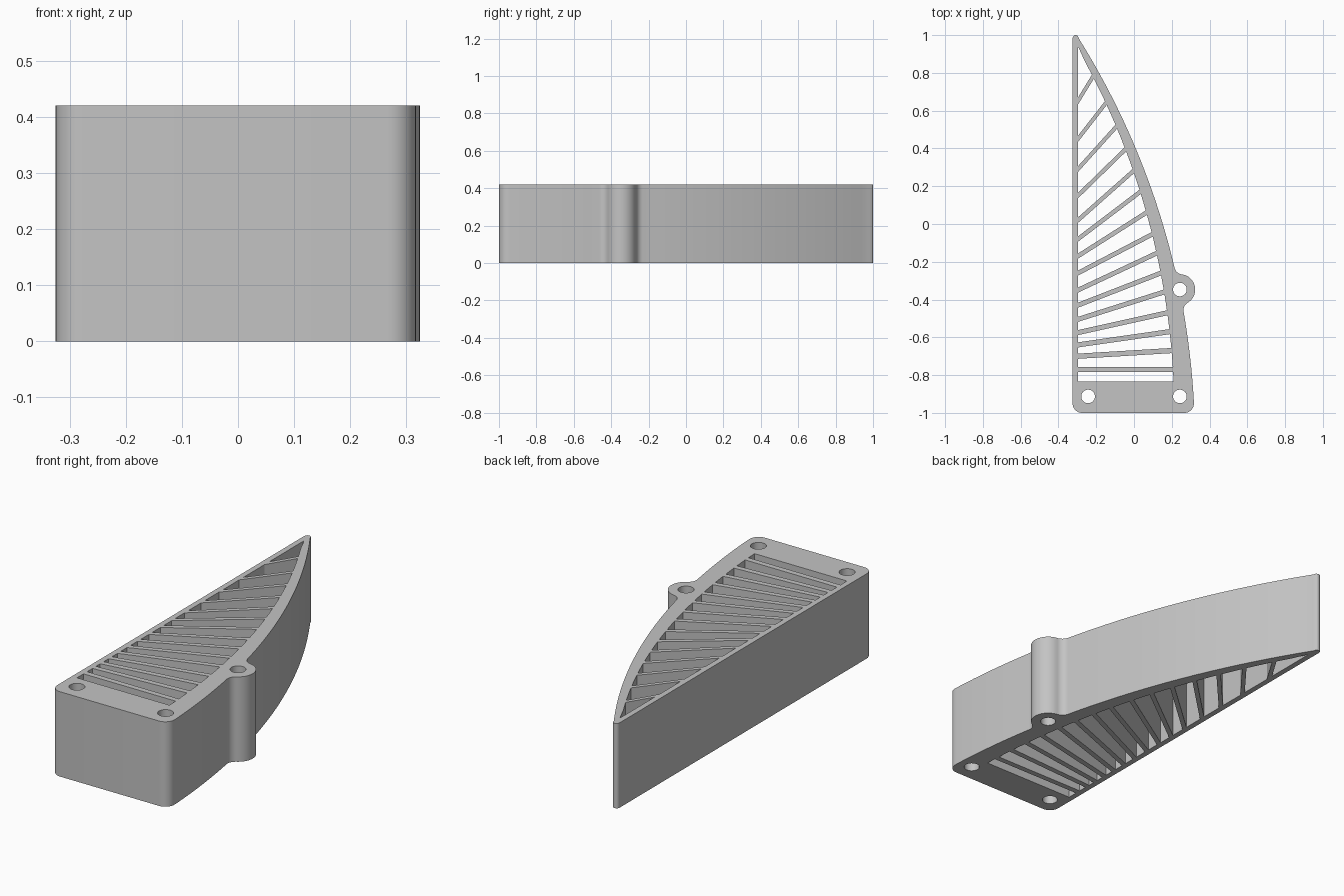
import bpy, bmesh
from math import sin, cos, atan2, sqrt, hypot, radians, degrees
from mathutils import Vector

cube = bpy.data.objects.get("Cube")
if cube:
    bpy.data.objects.remove(cube)

HEIGHT = 0.42
LEFT, INNER_LEFT = -0.325, -0.297
CENTRE, RADIUS = Vector((-3.717, -1.161)), 4.04     # large curved edge
BOSS, BOSS_R = Vector((0.243, -0.347)), 0.081       # side screw boss
FILLET = 0.045
HOLE_R = 0.036


def arc(c, r, a, b, n):
    """Points on a circle from angle a to b, in degrees."""
    return [(c[0] + r * cos(radians(a + (b - a) * i / n)),
             c[1] + r * sin(radians(a + (b - a) * i / n))) for i in range(n + 1)]


def heading(p, q):
    return degrees(atan2(q[1] - p[1], q[0] - p[0]))


def fillet_centre(side):
    """Centre of the fillet touching both the curved edge and the boss."""
    d = BOSS - CENTRE
    r1, r2 = RADIUS + FILLET, BOSS_R + FILLET
    a = (r1 * r1 - r2 * r2 + d.length_squared) / (2 * d.length)
    u = d.normalized()
    return CENTRE + u * a + Vector((-u.y, u.x)) * side * sqrt(r1 * r1 - a * a)


def inner_x(y):
    """Inside of the curved wall, which thins towards the tip."""
    outer = CENTRE.x + sqrt(RADIUS ** 2 - (y - CENTRE.y) ** 2)
    return outer - (0.071 - 0.035 * y)


def meet_wall(y, slope):
    """Where a rib edge starting on the left wall meets the curved wall."""
    lo, hi = INNER_LEFT, 0.3
    for _ in range(40):
        x = (lo + hi) / 2
        if x < inner_x(y + slope * (x - INNER_LEFT)):
            lo = x
        else:
            hi = x
    return lo, y + slope * (lo - INNER_LEFT)


# Outer outline, counter-clockwise
low, high = fillet_centre(-1), fillet_centre(1)
a_low, a_high = heading(CENTRE, low), heading(CENTRE, high)
outline = arc((LEFT + 0.05, -0.95), 0.05, 180, 270, 8)
outline += arc((0.267, -0.95), 0.05, -90, 2, 8)
outline += arc(CENTRE, RADIUS, 3.2, a_low, 8)
outline += arc(low, FILLET, a_low + 180, heading(low, BOSS), 8)[1:]
outline += arc(BOSS, BOSS_R, heading(BOSS, low), heading(BOSS, high), 24)[1:]
outline += arc(high, FILLET, heading(high, BOSS) + 360, a_high + 180, 8)[1:]
outline += arc(CENTRE, RADIUS, a_high, 32, 24)[1:]
outline += arc((-0.309, 0.984), 0.016, 35, 180, 6)

# Screw holes
loops = [outline]
for c in (BOSS, (-0.243, -0.913), (0.243, -0.913)):
    loops.append(arc(c, HOLE_R, 0, 348.75, 31))

# Ribs fan out from level at the base to steep at the tip
rib_left = [-.77, -.7, -.64, -.575, -.505, -.43, -.35, -.26,
            -.17, -.08, .02, .15, .29, .45, .65]
rib_right = [-.77, -.67, -.57, -.47, -.36, -.26, -.155, -.055,
             .06, .17, .28, .395, .515, .64, .78]
edges = [(-0.835, 0)]
for i, (a, b) in enumerate(zip(rib_left, rib_right)):
    run = inner_x(b) - INNER_LEFT
    slope = (b - a) / run
    half = (0.014 - 0.0003 * i) * hypot(1, slope)
    edges += [(a - half, slope), (a + half, slope)]

# Slots between neighbouring ribs
for (y0, s0), (y1, s1) in zip(edges[0::2], edges[1::2]):
    p, q = meet_wall(y0, s0), meet_wall(y1, s1)
    ym = (p[1] + q[1]) / 2
    loops.append([(INNER_LEFT, y0), p, (inner_x(ym), ym), q, (INNER_LEFT, y1)])

# Last slot is the pointed one at the tip
y0, s0 = edges[-1]
p = meet_wall(y0, s0)
ym = (p[1] + 0.935) / 2
loops.append([(INNER_LEFT, y0), p, (inner_x(ym), ym), (INNER_LEFT + 0.003, 0.935),
              (INNER_LEFT, 0.935)])

# Filled and extruded plate
curve = bpy.data.curves.new("ribbed_bracket", 'CURVE')
curve.dimensions = '2D'
curve.fill_mode = 'BOTH'
curve.extrude = HEIGHT / 2
for pts in loops:
    spline = curve.splines.new('POLY')
    spline.points.add(len(pts) - 1)
    for point, (x, y) in zip(spline.points, pts):
        point.co = (x, y, 0, 1)
    spline.use_cyclic_u = True
body = bpy.data.objects.new("ribbed_bracket", curve)
bpy.context.collection.objects.link(body)
bpy.ops.object.select_all(action='DESELECT')
body.select_set(True)
bpy.context.view_layer.objects.active = body
bpy.ops.object.convert(target='MESH')
body = bpy.context.object

# Weld caps to walls and stand it on the ground
bm = bmesh.new()
bm.from_mesh(body.data)
bmesh.ops.remove_doubles(bm, verts=bm.verts, dist=0.0001)
bmesh.ops.translate(bm, verts=bm.verts, vec=(0, 0, HEIGHT / 2))
bmesh.ops.recalc_face_normals(bm, faces=bm.faces)
bm.to_mesh(body.data)
bm.free()

grey = bpy.data.materials.new("light_grey")
grey.use_nodes = True
colour = (0.55, 0.55, 0.55, 1)
grey.diffuse_color = colour
grey.node_tree.nodes["Principled BSDF"].inputs["Base Color"].default_value = colour
body.data.materials.clear()
body.data.materials.append(grey)
bpy.ops.object.shade_smooth_by_angle(angle=radians(30))
